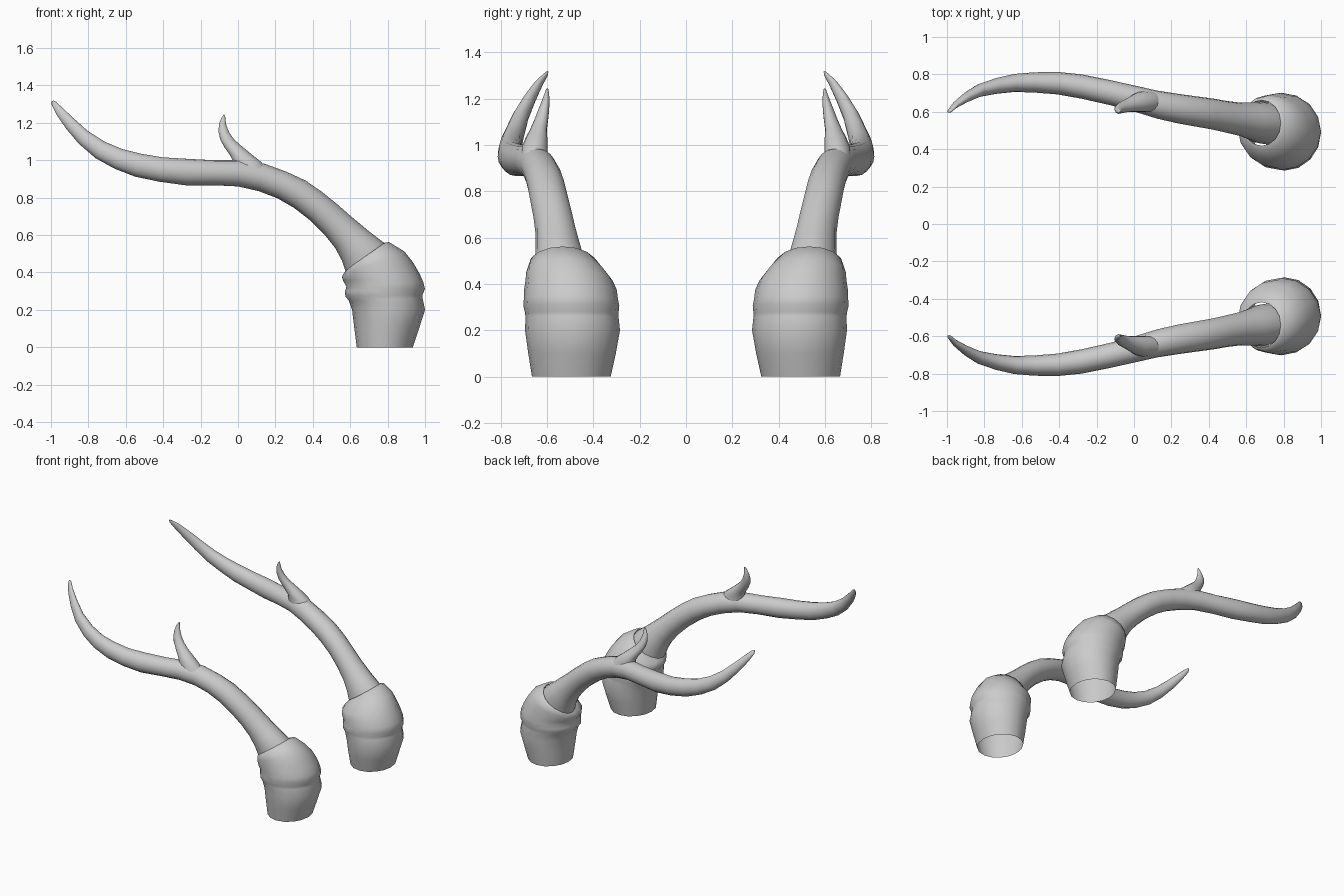
import bpy, bmesh, math
from mathutils import Vector

SIDES = 16


def loft(name, sections, cap_start=False, cap_end=True):
    """Skin elliptical rings; each is (x1, z1, x2, z2, y_centre, y_radius)."""
    bm = bmesh.new()
    rings = []
    for x1, z1, x2, z2, yc, ry in sections:
        centre = Vector(((x1 + x2) / 2, yc, (z1 + z2) / 2))
        half = Vector(((x2 - x1) / 2, 0, (z2 - z1) / 2))
        ring = []
        for i in range(SIDES):
            a = 2 * math.pi * i / SIDES
            ring.append(bm.verts.new(centre + half * math.cos(a) + Vector((0, ry * math.sin(a), 0))))
        rings.append(ring)
    for lo, hi in zip(rings, rings[1:]):
        for i in range(SIDES):
            j = (i + 1) % SIDES
            bm.faces.new((lo[i], lo[j], hi[j], hi[i]))
    if cap_start:
        bm.faces.new(rings[0][::-1])
    if cap_end:
        bm.faces.new(rings[-1])
    bmesh.ops.recalc_face_normals(bm, faces=bm.faces)
    mesh = bpy.data.meshes.new(name)
    bm.to_mesh(mesh)
    bm.free()
    obj = bpy.data.objects.new(name, mesh)
    bpy.context.collection.objects.link(obj)
    # smooth shading, then the matching antler on the other side
    bpy.ops.object.select_all(action='DESELECT')
    obj.select_set(True)
    bpy.context.view_layer.objects.active = obj
    bpy.ops.object.shade_smooth_by_angle(angle=math.radians(60))
    mirror = obj.modifiers.new("mirror", 'MIRROR')
    mirror.use_axis = (False, True, False)
    mirror.use_mirror_merge = False
    return obj


# Sleeve-like base, open at the bottom, with two folds
loft("antler_base", [
    (.635, .00, .935, .00, .495, .170),
    (.622, .10, .968, .10, .492, .189),
    (.610, .20, 1.00, .20, .490, .205),
    (.592, .25, .987, .262, .492, .201),
    (.574, .272, .986, .280, .493, .202),
    (.572, .300, 1.00, .312, .495, .207),
    (.580, .325, .990, .350, .497, .203),
    (.562, .355, .970, .395, .499, .200),
    (.556, .375, .935, .455, .505, .188),
    (.562, .390, .890, .512, .520, .170),
    (.572, .405, .808, .562, .532, .147),
    (.580, .415, .785, .560, .540, .122),
], cap_end=False)

# Main beam, from inside the base to the pointed tip
loft("antler_beam", [
    (.600, .330, .830, .500, .535, .110),
    (.575, .405, .785, .555, .542, .112),
    (.555, .465, .700, .620, .550, .100),
    (.520, .530, .610, .695, .560, .089),
    (.460, .605, .530, .765, .573, .085),
    (.390, .675, .450, .830, .588, .083),
    (.300, .745, .360, .892, .602, .081),
    (.210, .797, .260, .938, .617, .079),
    (.110, .835, .140, .982, .638, .075),
    (.000, .860, .010, 1.000, .670, .070),
    (-.130, .866, -.130, 1.000, .703, .067),
    (-.280, .866, -.280, 1.008, .735, .065),
    (-.420, .885, -.400, 1.015, .753, .060),
    (-.550, .912, -.520, 1.035, .757, .054),
    (-.660, .955, -.620, 1.060, .754, .048),
    (-.760, 1.010, -.715, 1.100, .738, .042),
    (-.850, 1.087, -.805, 1.158, .714, .035),
    (-.920, 1.170, -.880, 1.225, .676, .027),
    (-.970, 1.243, -.940, 1.282, .637, .018),
    (-.996, 1.295, -.973, 1.312, .606, .010),
    (-.996, 1.315, -.985, 1.319, .598, .004),
])

# Small curved tine on top of the beam
loft("antler_tine", [
    (-.030, .940, .170, .930, .655, .058),
    (-.028, 1.000, .125, .990, .653, .055),
    (-.045, 1.030, .065, 1.038, .645, .046),
    (-.070, 1.065, .020, 1.075, .636, .036),
    (-.095, 1.110, -.018, 1.108, .625, .030),
    (-.105, 1.155, -.045, 1.145, .615, .024),
    (-.101, 1.195, -.062, 1.185, .606, .017),
    (-.090, 1.225, -.067, 1.218, .601, .010),
    (-.076, 1.245, -.069, 1.242, .599, .004),
])
